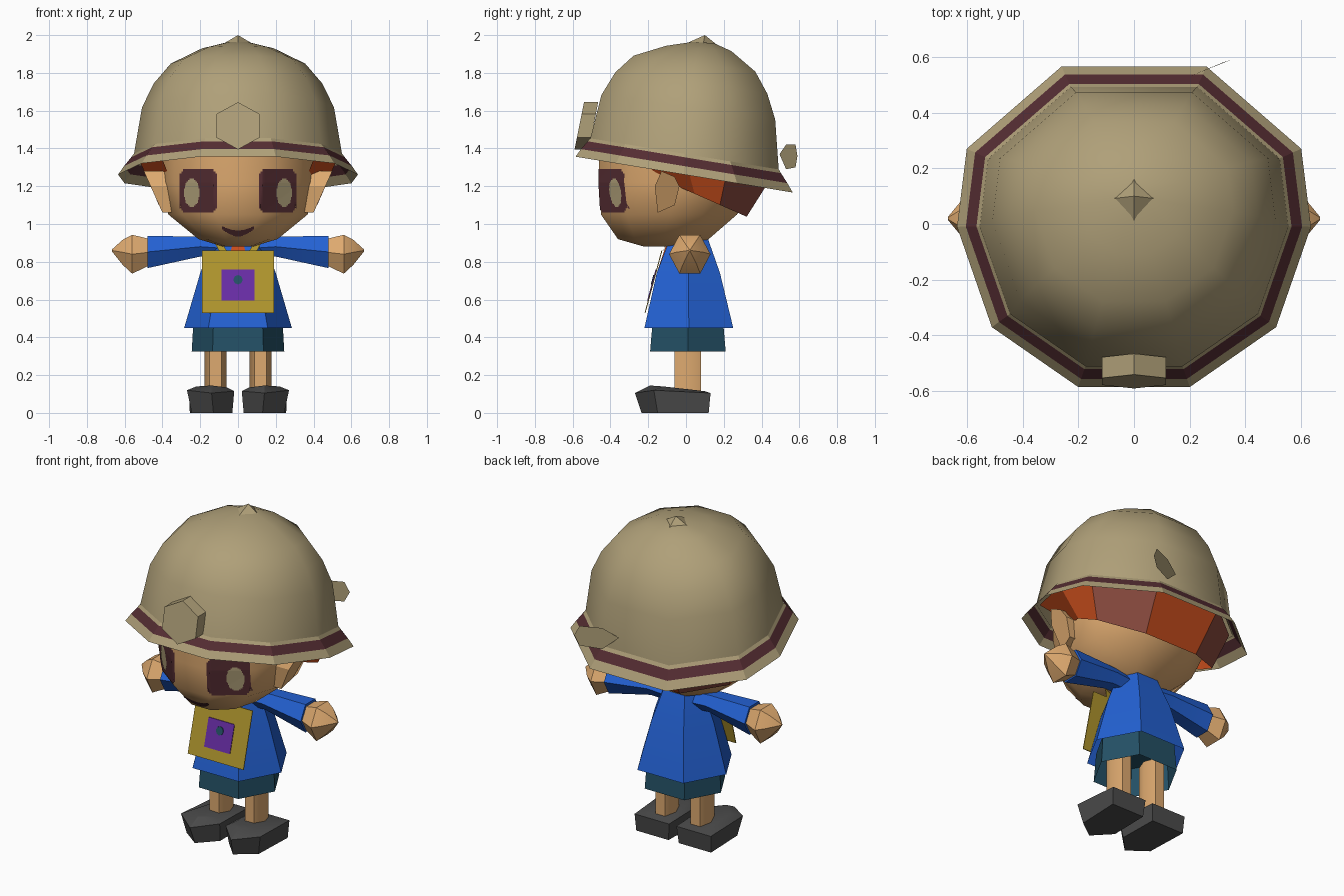
import bpy, bmesh, math
from mathutils import Vector
from mathutils.bvhtree import BVHTree

if "Cube" in bpy.data.objects:
    bpy.data.objects.remove(bpy.data.objects["Cube"])

COLORS = {
    "khaki": (0.43, 0.35, 0.19), "maroon": (0.09, 0.026, 0.032), "skin": (0.73, 0.40, 0.16),
    "orange": (0.58, 0.075, 0.012), "hair_brown": (0.26, 0.07, 0.05), "blue": (0.017, 0.12, 0.65),
    "teal": (0.017, 0.08, 0.13), "yellow": (0.43, 0.30, 0.026), "purple": (0.14, 0.026, 0.38),
    "charcoal": (0.07, 0.07, 0.07)}
MATS = {}
for n, c in COLORS.items():
    MATS[n] = bpy.data.materials.new(n)
    MATS[n].diffuse_color = (*c, 1)


def make(name, verts, faces, mats, idx=None, smooth=0):
    bm = bmesh.new()
    vs = [bm.verts.new(v) for v in verts]
    for i, f in enumerate(faces):
        face = bm.faces.new([vs[k] for k in f])
        face.material_index = idx[i] if idx else 0
    bmesh.ops.recalc_face_normals(bm, faces=bm.faces)
    me = bpy.data.meshes.new(name)
    bm.to_mesh(me)
    bm.free()
    ob = bpy.data.objects.new(name, me)
    bpy.context.collection.objects.link(ob)
    for m in mats.split():
        me.materials.append(MATS[m])
    if smooth:
        bpy.ops.object.select_all(action='DESELECT')
        ob.select_set(True)
        bpy.context.view_layer.objects.active = ob
        bpy.ops.object.shade_smooth_by_angle(angle=math.radians(smooth))
    return ob


def loft(name, rings, mats, start=True, end=True, rule=None, smooth=0):
    """Skin consecutive rings; rule(ring, side) picks the material slot."""
    n = len(rings[0])
    verts = [v for r in rings for v in r]
    faces, idx = [], []
    for i in range(len(rings) - 1):
        for j in range(n):
            k = (j + 1) % n
            faces.append((i*n + j, i*n + k, (i+1)*n + k, (i+1)*n + j))
            idx.append(rule(i, j) if rule else 0)
    if start:
        faces.append(tuple(range(n))); idx.append(0)
    if end:
        faces.append(tuple(range(len(verts) - n, len(verts)))); idx.append(0)
    return make(name, verts, faces, mats, idx, smooth)


# Ten-sided outline shared by helmet, hair and head
half = [(0.20, -0.585), (0.51, -0.37), (0.635, -0.01), (0.60, 0.27), (0.26, 0.565)]
DECA = half + [(-x, y) for x, y in reversed(half)]
HEXA = [(0.55, -1), (1, 0), (0.55, 1), (-0.55, 1), (-1, 0), (-0.55, -1)]


def deca(s, cy, z, slope, sy=None):
    sy = sy or s
    return [(x*s, y*sy + cy, z - slope*(y*sy + cy)) for x, y in DECA]


def deca_span(s, yf, yb, z):
    return [(x*s, yf + (y + 0.585)/1.15*(yb - yf), z) for x, y in DECA]


def hexring(rx, yf, yb, z, cx=0):
    return [(cx + x*rx, (yf + yb)/2 + y*(yb - yf)/2, z) for x, y in HEXA]


# Helmet dome, brim with stripe, top knob
loft("helmet_dome", [deca(0.87, 0, 1.36, 0.165), deca(0.80, 0.02, 1.62, 0.14),
                     deca(0.70, 0.035, 1.75, 0.14), deca(0.56, 0.05, 1.855, 0.13),
                     deca(0.30, 0.07, 1.935, 0.08), deca(0.10, 0.09, 1.965, 0.05)],
     "khaki", start=False, smooth=50)
loft("helmet_brim", [deca(0.87, 0, 1.37, 0.165), deca(0.89, 0, 1.352, 0.165),
                     deca(0.95, 0, 1.305, 0.165), deca(1.0, 0, 1.26, 0.165)],
     "khaki maroon", False, False, lambda i, j: int(i == 1))
make("helmet_knob", [(0.085, 0.09, 1.95), (0, 0.175, 1.94), (-0.085, 0.09, 1.95),
                     (0, 0.01, 1.96), (0, 0.10, 2.0)],
     [(0, 1, 4), (1, 2, 4), (2, 3, 4), (3, 0, 4), (0, 1, 2, 3)], "khaki")

# Hexagonal lamp on the helmet front, leaning back
lamp = []
for y in (-0.565, -0.49):
    ring = []
    for k in range(6):
        a = math.radians(30 + 60*k)
        dz = 0.125*math.sin(a)
        ring.append((0.132*math.cos(a), y + dz*0.2, 1.52 + dz))
    lamp.append(ring)
loft("helmet_lamp", lamp, "khaki")

# Thin leaf-shaped tab at the helmet back
make("helmet_tab", [(0.11, 0.495, 1.37), (0.20, 0.53, 1.42), (0.32, 0.58, 1.42),
                    (0.35, 0.59, 1.36), (0.32, 0.58, 1.30), (0.20, 0.53, 1.29)],
     [(0, 1, 2, 3, 4, 5)], "khaki")

# Hair band, open at the face
top, low = deca(0.84, 0, 1.36, 0.165), deca(0.70, 0.05, 1.18, 0.44, 0.48)
strip = range(1, 9)
n = len(strip)
make("hair", [top[i] for i in strip] + [low[i] for i in strip],
     [(i, i + 1, n + i + 1, n + i) for i in range(n - 1)], "orange hair_brown",
     [int(i in (2, 4)) for i in range(n - 1)])

# Head
head = loft("head", [deca_span(0.66, -0.46, 0.40, 1.42), deca_span(0.66, -0.46, 0.38, 1.22),
                     deca_span(0.58, -0.45, 0.27, 1.05), deca_span(0.33, -0.36, 0.12, 0.92),
                     deca_span(0.12, -0.22, 0.0, 0.88)], "skin", smooth=50)
tree = BVHTree.FromPolygons([v.co for v in head.data.vertices],
                            [p.vertices for p in head.data.polygons])


def decal(name, x0, x1, z0, z1, mat, lift, inside, nx=20, nz=20):
    """Thin patch draped on the face, keeping only cells passing inside(u, v)."""
    verts, faces = [], []
    for j in range(nz + 1):
        for i in range(nx + 1):
            x, z = x0 + (x1 - x0)*i/nx, z0 + (z1 - z0)*j/nz
            hit = tree.ray_cast(Vector((x, -2, z)), Vector((0, 1, 0)))[0]
            verts.append((x, hit.y - lift, z))
    for j in range(nz):
        for i in range(nx):
            if inside((i + 0.5)/nx*2 - 1, (j + 0.5)/nz*2 - 1):
                a = j*(nx + 1) + i
                faces.append((a, a + 1, a + nx + 2, a + nx + 1))
    make(name, verts, faces, mat)


for s, side in ((1, "left"), (-1, "right")):
    # Eyes with pale irises
    decal(side + "_eye", s*0.11, s*0.31, 1.06, 1.29, "maroon", 0.004,
          lambda u, v: abs(u)**5 + abs(v)**5 < 1.1)
    decal(side + "_iris", s*0.205, s*0.285, 1.09, 1.24, "khaki", 0.008,
          lambda u, v: u*u + v*v < 1)
    # Ears
    ear = [(-0.13, 1.28), (-0.165, 1.20), (-0.15, 1.06), (-0.06, 1.10), (-0.035, 1.20), (-0.06, 1.25)]
    loft(side + "_ear", [[(s*0.34, y, z) for y, z in ear],
                         [(s*(0.40 + (z - 1.06)*0.45), y, z) for y, z in ear]], "skin")

    # Sleeves and hands
    def arm(x, cz, ry, rz):
        return [(s*x, 0.02 + ry*math.cos(k*math.pi/3), cz + rz*math.sin(k*math.pi/3)*1.1)
                for k in range(6)]
    loft(side + "_sleeve", [arm(0.06, 0.87, 0.07, 0.05), arm(0.2, 0.88, 0.075, 0.055),
                            arm(0.48, 0.852, 0.095, 0.09)], "blue", smooth=40)
    loft(side + "_hand", [arm(0.46, 0.852, 0.075, 0.07), arm(0.56, 0.84, 0.11, 0.108),
                          arm(0.61, 0.85, 0.075, 0.07), arm(0.668, 0.86, 0.005, 0.005)],
         "skin", smooth=30)

    # Legs and pointed shoes
    loft(side + "_leg", [hexring(0.058, -0.06, 0.08, z, s*0.12) for z in (0.08, 0.44)],
         "skin", smooth=65)
    sole = [(0.035, 0.12), (0.03, -0.13), (0.13, -0.235), (0.245, -0.15), (0.255, 0.12)]
    rim = [(0.025, 0.13, 0.105), (0.02, -0.15, 0.115), (0.14, -0.27, 0.105),
           (0.27, -0.17, 0.12), (0.26, 0.13, 0.105)]
    lid = [(0.07, 0.10, 0.115), (0.06, -0.12, 0.135), (0.14, -0.19, 0.145),
           (0.22, -0.12, 0.14), (0.20, 0.10, 0.115)]
    loft(side + "_shoe", [[(s*x, y, 0) for x, y in sole], [(s*x, y, z) for x, y, z in rim],
                          [(s*x, y, z) for x, y, z in lid]], "charcoal", smooth=30)

    # Bag straps
    make(side + "_strap", [(s*0.145, -0.085, 0.935), (s*0.105, -0.09, 0.935),
                           (s*0.055, -0.125, 0.85), (s*0.095, -0.125, 0.85)],
         [(0, 1, 2, 3)], "yellow")

# Smile
decal("mouth", -0.085, 0.085, 0.935, 0.99, "maroon", 0.005,
      lambda u, v: -1 + 1.4*u*u < v < 0.1 + 0.9*u*u)

# Tunic, neck and shorts
loft("tunic", [hexring(0.285, -0.22, 0.25, 0.45), hexring(0.20, -0.155, 0.18, 0.74),
               hexring(0.13, -0.085, 0.115, 0.925)], "blue", start=False, smooth=40)
loft("neck", [hexring(0.09, -0.10, 0.09, 0.84), hexring(0.09, -0.10, 0.09, 0.96)], "skin")
loft("shorts", [hexring(0.245, -0.19, 0.21, 0.325), hexring(0.235, -0.175, 0.195, 0.50)],
     "teal", start=False, smooth=30)

# Orange tie tucked behind the chest bag
loft("tie", [[(x, y, z) for x, y in ((-w, yf), (w, yf), (w, yb), (-w, yb))]
             for w, yf, yb, z in ((0.03, -0.105, -0.08, 0.89), (0.07, -0.155, -0.10, 0.74),
                                  (0.04, -0.19, -0.15, 0.58))], "orange")


def panel(name, pts, mat, lift):
    """Flat plate on the leaning bag front."""
    def pos(x, z, d):
        return (x, -0.125 - (0.86 - z)*0.27 - d, z)
    loft(name, [[pos(x, z, lift) for x, z in pts], [pos(x, z, lift + 0.005) for x, z in pts]], mat)


def rect(w, z0, z1):
    return [(-w, z0), (w, z0), (w, z1), (-w, z1)]


# Chest bag with square patch and button
panel("chest_bag", rect(0.19, 0.53, 0.86), "yellow", 0)
panel("bag_patch", rect(0.088, 0.595, 0.76), "purple", 0.004)
panel("bag_button", [(0.025*math.cos(k*math.pi/4), 0.705 + 0.025*math.sin(k*math.pi/4))
                     for k in range(8)], "teal", 0.008)

for m in bpy.data.materials:
    if m.users and not m.is_grease_pencil:
        m.use_nodes = True
        m.node_tree.nodes["Principled BSDF"].inputs["Base Color"].default_value = m.diffuse_color
